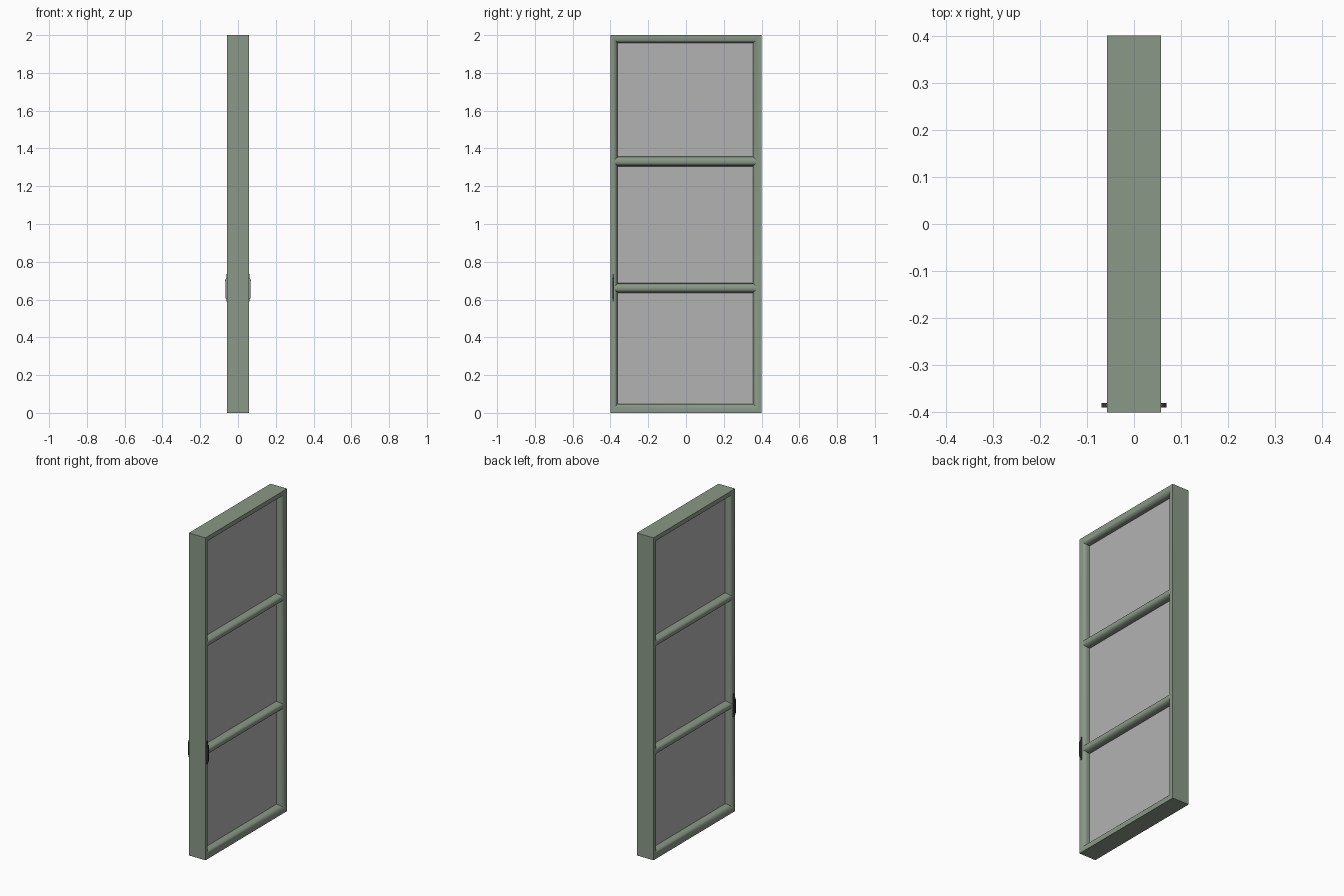
import bpy, bmesh, math
from mathutils import Vector

if "Cube" in bpy.data.objects:
    bpy.data.objects.remove(bpy.data.objects["Cube"])


def material(name, rgb):
    m = bpy.data.materials.new(name)
    m.diffuse_color = (*rgb, 1)
    m.use_nodes = True
    m.node_tree.nodes["Principled BSDF"].inputs["Base Color"].default_value = m.diffuse_color
    return m


GREEN = material("sage_green", (0.255, 0.315, 0.245))
GREY = material("pane_grey", (0.45, 0.45, 0.45))
DARK = material("dark_metal", (0.07, 0.08, 0.07))


def finish(bm, name, mat, smooth=False):
    bmesh.ops.recalc_face_normals(bm, faces=bm.faces)
    me = bpy.data.meshes.new(name)
    bm.to_mesh(me)
    bm.free()
    me.materials.append(mat)
    ob = bpy.data.objects.new(name, me)
    bpy.context.collection.objects.link(ob)
    if smooth:
        bpy.ops.object.select_all(action='DESELECT')
        ob.select_set(True)
        bpy.context.view_layer.objects.active = ob
        bpy.ops.object.shade_smooth_by_angle(angle=math.radians(35))
    return ob


def bridge(bm, rings, closed=False):
    n = len(rings[0])
    last = len(rings) if closed else len(rings) - 1
    for i in range(last):
        a, b = rings[i], rings[(i + 1) % len(rings)]
        for j in range(n):
            k = (j + 1) % n
            bm.faces.new((a[j], a[k], b[k], b[j]))


def box(name, mat, lo, hi):
    bm = bmesh.new()
    bmesh.ops.create_cube(bm, size=1)
    for v in bm.verts:
        v.co = Vector([lo[i] + (v.co[i] + 0.5) * (hi[i] - lo[i]) for i in range(3)])
    return finish(bm, name, mat)


# Door leaf outer and inner rectangles: y0, y1, z0, z1
OUT = (-0.4, 0.4, 0.0, 2.0)
INN = (-0.363, 0.355, 0.048, 1.958)

# Mitred frame with rounded inner edges: (fraction towards opening, x)
half = [(0, 0.057), (0.3, 0.057)]
for i in range(1, 7):
    a = math.radians(15 * i)
    half.append((0.3 + 0.7 * math.sin(a), 0.030 + 0.027 * math.cos(a)))
profile = half + [(t, -x) for t, x in reversed(half)]
bm = bmesh.new()
rings = []
for t, x in profile:
    y0, y1, z0, z1 = [o + (i - o) * t for o, i in zip(OUT, INN)]
    rings.append([bm.verts.new((x, y, z)) for y, z in ((y0, z0), (y1, z0), (y1, z1), (y0, z1))])
bridge(bm, rings, closed=True)
finish(bm, "door_frame", GREEN, True)

# Rounded cross rails
for name, zc in (("lower_rail", 0.661), ("upper_rail", 1.331)):
    bm = bmesh.new()
    rings = []
    for y in (-0.375, 0.375):
        ring = []
        for j in range(32):
            a = math.tau * j / 32
            c, s = math.cos(a), math.sin(a)
            x = 0.054 * math.copysign(abs(c) ** 0.7, c)
            z = 0.026 * math.copysign(abs(s) ** 0.7, s)
            ring.append(bm.verts.new((x, y, zc + z)))
        rings.append(ring)
    bridge(bm, rings)
    for r in rings:
        bm.faces.new(r)
    finish(bm, name, GREEN, True)

# Panes
for name, z0, z1 in (("lower_pane", 0.04, 0.65), ("middle_pane", 0.67, 1.32), ("upper_pane", 1.34, 1.965)):
    box(name, GREY, (-0.014, -0.37, z0), (0.014, 0.362, z1))

# Slim bow handles with back plates on both faces
for side, label in ((1, "right"), (-1, "left")):
    box(label + "_handle_plate", DARK, (min(side * 0.055, side * 0.06), -0.389, 0.59),
        (max(side * 0.055, side * 0.06), -0.381, 0.735))
    path = [(0.056, 0.602), (0.063, 0.604), (0.067, 0.615), (0.067, 0.70), (0.063, 0.711), (0.056, 0.713)]
    bm = bmesh.new()
    rings = []
    for i, (x, z) in enumerate(path):
        p, q = path[max(i - 1, 0)], path[min(i + 1, len(path) - 1)]
        d = Vector((q[0] - p[0], 0, q[1] - p[1])).normalized()
        nrm = Vector((d.z, 0, -d.x)) * 0.0015
        w = Vector((0, 0.005, 0))
        c = Vector((x, -0.385, z))
        ring = []
        for v in (c + nrm + w, c + nrm - w, c - nrm - w, c - nrm + w):
            ring.append(bm.verts.new((v.x * side, v.y, v.z)))
        rings.append(ring)
    bridge(bm, rings)
    bm.faces.new(rings[0])
    bm.faces.new(rings[-1])
    finish(bm, label + "_handle", DARK)
